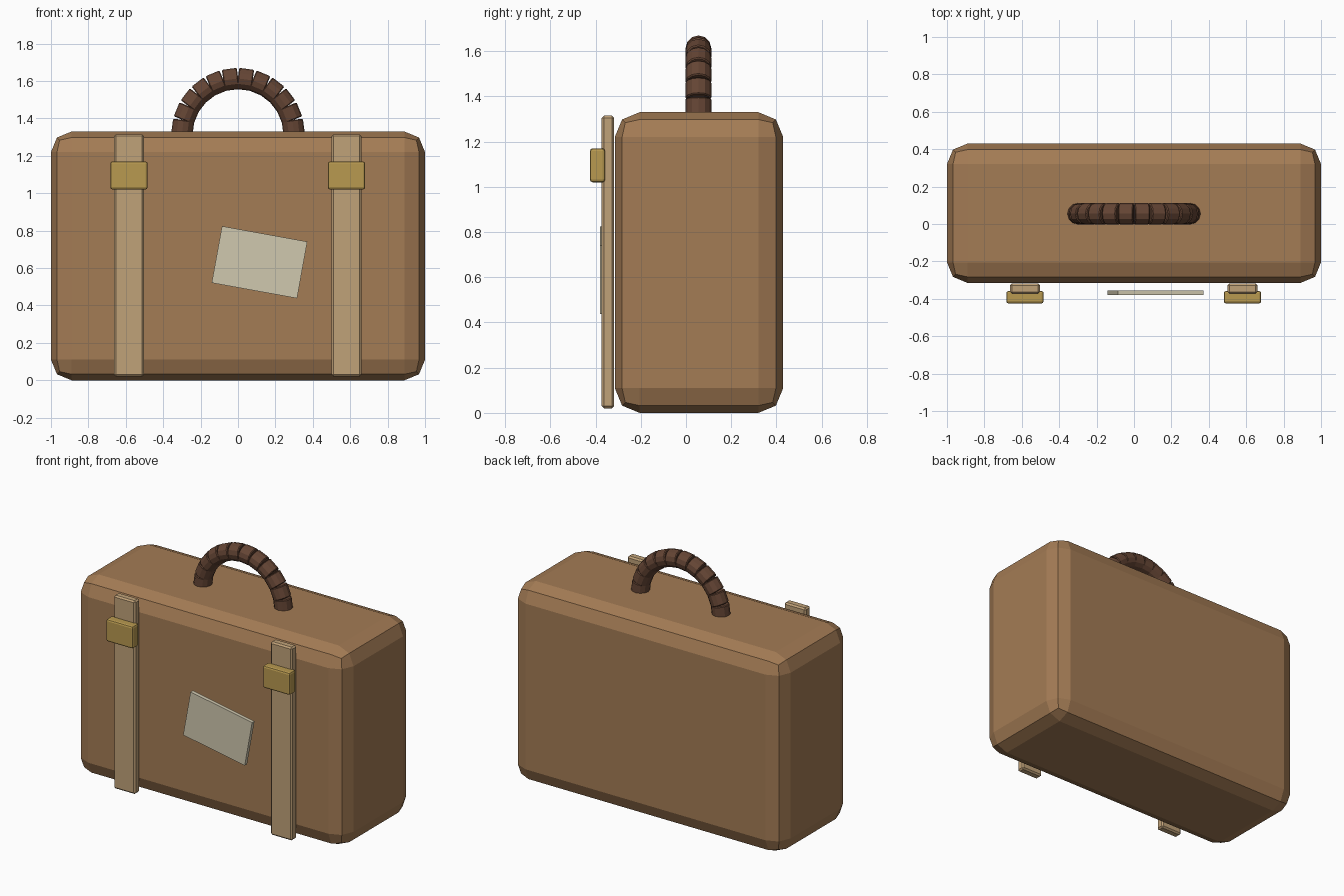
import bpy, math
from mathutils import Matrix, Vector

if "Cube" in bpy.data.objects:
    bpy.data.objects.remove(bpy.data.objects["Cube"])


def material(name, rgb):
    m = bpy.data.materials.new(name)
    m.diffuse_color = (*rgb, 1)
    m.use_nodes = True
    m.node_tree.nodes["Principled BSDF"].inputs["Base Color"].default_value = m.diffuse_color
    return m


LEATHER = material("tan_leather", (0.37, 0.20, 0.09))
STRAP = material("pale_strap", (0.53, 0.36, 0.19))
BRASS = material("brass", (0.48, 0.32, 0.08))
PAPER = material("paper", (0.63, 0.58, 0.43))
DARK = material("dark_leather", (0.13, 0.06, 0.035))


def box(name, lo, hi, mat, bevel=0.0, segments=1, tilt=0.0):
    """Box between two corners, with optional bevel and tilt about y."""
    lo, hi = Vector(lo), Vector(hi)
    bpy.ops.mesh.primitive_cube_add(size=1, location=(lo + hi) / 2)
    o = bpy.context.object
    o.name = name
    o.data.transform(Matrix.Diagonal((*(hi - lo), 1)))
    o.rotation_euler.y = tilt
    o.data.materials.append(mat)
    if bevel:
        b = o.modifiers.new("bevel", "BEVEL")
        b.width, b.segments = bevel, segments
    return o


# Case body
box("case_body", (-1, -0.315, 0), (1, 0.43, 1.33), LEATHER, 0.11, 2)

# Straps and buckles, one pair per side
for side, x in (("left", -0.583), ("right", 0.58)):
    box(f"strap_{side}", (x - 0.08, -0.373, 0.02), (x + 0.08, -0.318, 1.315), STRAP, 0.01)
    box(f"buckle_{side}", (x - 0.1, -0.425, 1.02), (x + 0.1, -0.358, 1.17), BRASS, 0.012, 2)

# Tilted luggage tag, left blank
box("paper_tag", (-0.117, -0.38, 0.477), (0.347, -0.355, 0.785), PAPER, tilt=math.radians(10.3))

# Handle: straight wrapped segments along a half circle
COUNT, RADIUS, CENTRE_Z = 12, 0.298, 1.313
for i in range(COUNT):
    a = math.pi * (i + 0.5) / COUNT
    bpy.ops.mesh.primitive_cylinder_add(
        vertices=12, radius=0.057, depth=0.08,
        location=(RADIUS * math.cos(a), 0.055, CENTRE_Z + RADIUS * math.sin(a)),
        rotation=(0, -a, 0))
    seg = bpy.context.object
    seg.name = f"handle_segment_{i + 1}"
    seg.data.materials.append(DARK)
    b = seg.modifiers.new("bevel", "BEVEL")
    b.width, b.segments = 0.005, 1
    b.limit_method, b.angle_limit = "ANGLE", math.radians(50)
